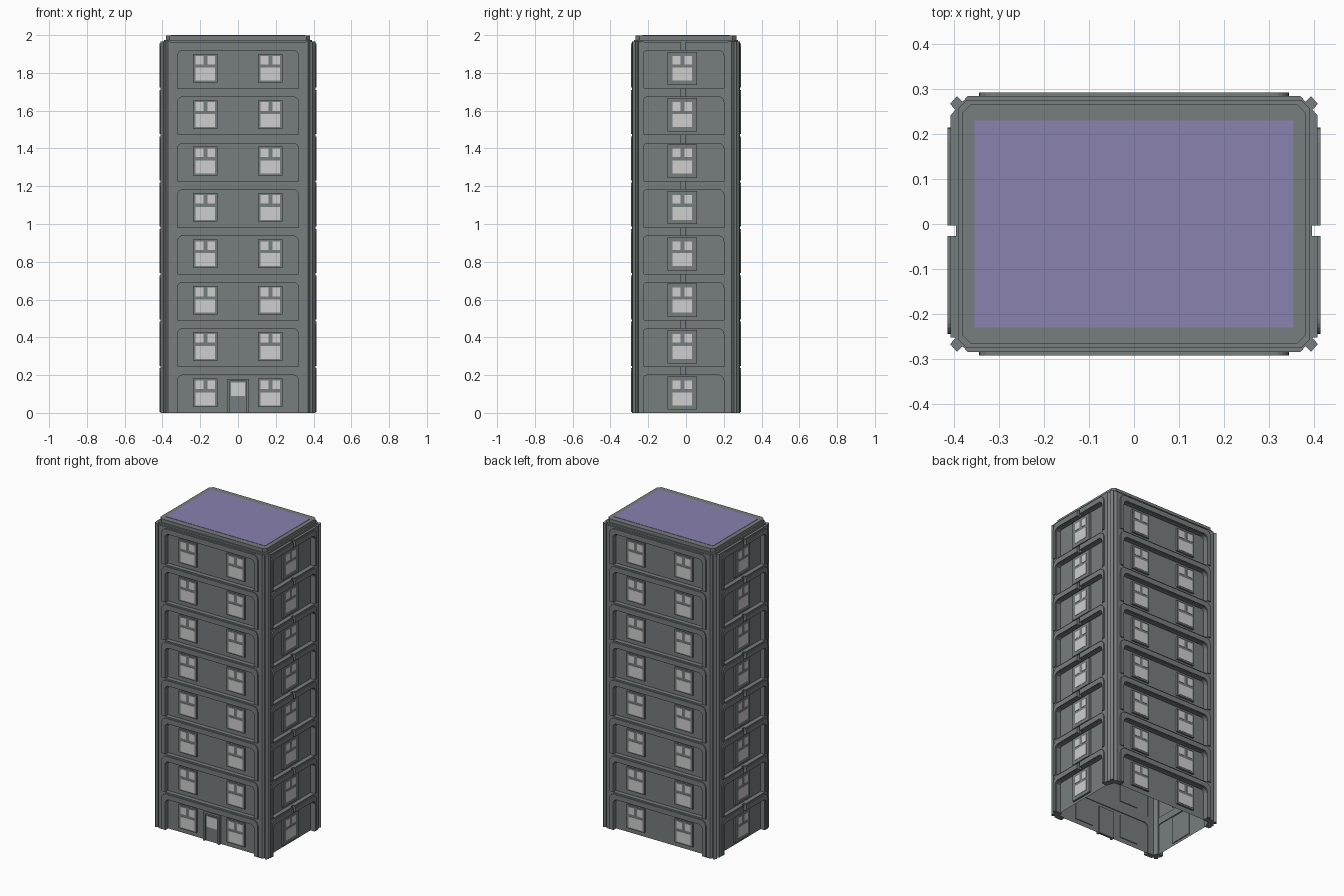
import bpy, bmesh, math

if "Cube" in bpy.data.objects:
    bpy.data.objects.remove(bpy.data.objects["Cube"])

PITCH, FLOORS = 0.2455, 8
SIDE_C = -0.015          # side panels sit slightly toward the front


def material(name, rgb):
    m = bpy.data.materials.new(name)
    m.diffuse_color = (*rgb, 1)
    m.use_nodes = True
    m.node_tree.nodes["Principled BSDF"].inputs["Base Color"].default_value = m.diffuse_color
    return m


GREY = material("concrete_grey", (0.185, 0.205, 0.205))
GLASS = material("pale_glass", (0.62, 0.62, 0.62))
ROOF = material("roof_violet", (0.25, 0.225, 0.43))

# Facade mappings: u along the wall, d outward distance, z up
FACES = {
    "front": lambda u, d, z: (u, -d, z),
    "back": lambda u, d, z: (-u, d, z),
    "right": lambda u, d, z: (d, SIDE_C + u, z),
    "left": lambda u, d, z: (-d, SIDE_C + u, z),
}


def flat(u, d, z):       # plan outlines extruded upward
    return (u, z, d)


def prism(bm, pts, d0, d1, fn):
    a = [bm.verts.new(fn(u, d0, v)) for u, v in pts]
    b = [bm.verts.new(fn(u, d1, v)) for u, v in pts]
    bm.faces.new(a)
    bm.faces.new(b[::-1])
    n = len(pts)
    for i in range(n):
        j = (i + 1) % n
        bm.faces.new((a[i], b[i], b[j], a[j]))


def rect(u0, u1, v0, v1):
    return [(u0, v0), (u1, v0), (u1, v1), (u0, v1)]


def arc(cu, cv, r, steps=5):
    return [(cu + r * math.cos(t), cv + r * math.sin(t))
            for t in [math.pi / 2 * i / steps for i in range(steps + 1)]]


def half_arch(gap, w, h, W, H, R, z):
    # half of an upside-down U around a panel with rounded top corners
    r = 0.028
    outer = arc(W - R, H - R, R) if R else [(W, H)]
    pts = [(W, 0)] + outer + [(gap, H), (gap, h)]
    pts += arc(w - r, h - r, r)[::-1] + [(w, 0)]
    return [(u, v + z) for u, v in pts]


def finish(bm, name, mat):
    bmesh.ops.recalc_face_normals(bm, faces=bm.faces)
    me = bpy.data.meshes.new(name)
    bm.to_mesh(me)
    bm.free()
    ob = bpy.data.objects.new(name, me)
    bpy.context.collection.objects.link(ob)
    me.materials.append(mat)
    return ob


# Hollow core: recessed wall panels, open at the bottom
bm = bmesh.new()
prism(bm, rect(-0.38, 0.38, -0.257, 0.257), 0, 1.95, flat)
bmesh.ops.delete(bm, geom=[f for f in bm.faces
                           if f.calc_center_median().z < 0.01], context='FACES')
finish(bm, "recessed_walls", GREY)

# Facade frames, raised trims, windows
for name, fn in FACES.items():
    side = name in ("left", "right")
    wall, edge = (0.38, 0.408) if side else (0.257, 0.285)
    w, W = (0.215, 0.237) if side else (0.32, 0.36)
    gap = 0.012 if side else 0.0
    frame, trim, surround, panes = (bmesh.new() for _ in range(4))
    for k in range(FLOORS):
        z = PITCH * k
        for s in (1, -1):
            mir = lambda u, d, v, s=s: fn(s * u, d, v)
            prism(frame, half_arch(gap, w, 0.2, W, PITCH, 0, z),
                  wall - 0.005, edge, mir)
            prism(trim, half_arch(gap, w, 0.2, w + (0.015 if side else 0.025),
                                  0.233, 0.035, z + 0.004),
                  edge - 0.004, edge + 0.007, mir)
        if side:         # backing of the vertical groove
            prism(frame, rect(-0.014, 0.014, z + 0.2, z + PITCH),
                  wall - 0.005, edge - 0.012, fn)
        for c in ((-0.005,) if side else (-0.173, 0.171)):
            hw, lo, hi = (0.077, 0.017, 0.193) if side else (0.064, 0.03, 0.182)
            prism(surround, rect(c - hw, c + hw, z + lo, z + hi),
                  wall - 0.005, wall + 0.012, fn)
            for u0, u1, v0, v1 in ((-0.051, 0.051, 0.04, 0.109),
                                   (-0.051, -0.01, 0.126, 0.172),
                                   (0.012, 0.051, 0.126, 0.172)):
                prism(panes, rect(c + u0, c + u1, z + v0, z + v1),
                      wall + 0.008, wall + 0.014, fn)
    finish(frame, name + "_floor_frames", GREY)
    finish(trim, name + "_arch_trims", GREY)
    finish(surround, name + "_window_surrounds", GREY)
    finish(panes, name + "_window_panes", GLASS)

# Entrance door with jambs, lintel and pane
front = FACES["front"]
bm = bmesh.new()
prism(bm, rect(-0.045, 0.045, 0, 0.17), 0.25, 0.265, front)
prism(bm, rect(-0.057, -0.045, 0, 0.18), 0.25, 0.275, front)
prism(bm, rect(0.045, 0.057, 0, 0.18), 0.25, 0.275, front)
prism(bm, rect(-0.045, 0.045, 0.17, 0.18), 0.25, 0.275, front)
finish(bm, "door", GREY)
bm = bmesh.new()
prism(bm, rect(-0.038, 0.036, 0.09, 0.16), 0.262, 0.267, front)
finish(bm, "door_pane", GLASS)

# Corner pillars with grooved, chamfered outline
corner = [(0.36, 0.25), (0.36, 0.285), (0.37, 0.285), (0.381, 0.272),
          (0.394, 0.284), (0.409, 0.267), (0.397, 0.254), (0.408, 0.242),
          (0.408, 0.222), (0.37, 0.222)]
bm = bmesh.new()
for sx in (1, -1):
    for sy in (1, -1):
        prism(bm, [(x * sx, y * sy) for x, y in corner], 0, 1.965, flat)
finish(bm, "corner_pillars", GREY)


def octagon(x, y, c):
    return [(x - c, -y), (x, c - y), (x, y - c), (x - c, y),
            (c - x, y), (-x, y - c), (-x, c - y), (c - x, -y)]


# Stepped cornice and roof surface
bm = bmesh.new()
prism(bm, octagon(0.392, 0.276, 0.02), 1.94, 1.975, flat)
prism(bm, octagon(0.382, 0.267, 0.02), 1.97, 1.998, flat)
finish(bm, "cornice", GREY)
bm = bmesh.new()
prism(bm, rect(-0.355, 0.355, -0.23, 0.23), 1.994, 2.0, flat)
finish(bm, "roof_surface", ROOF)
